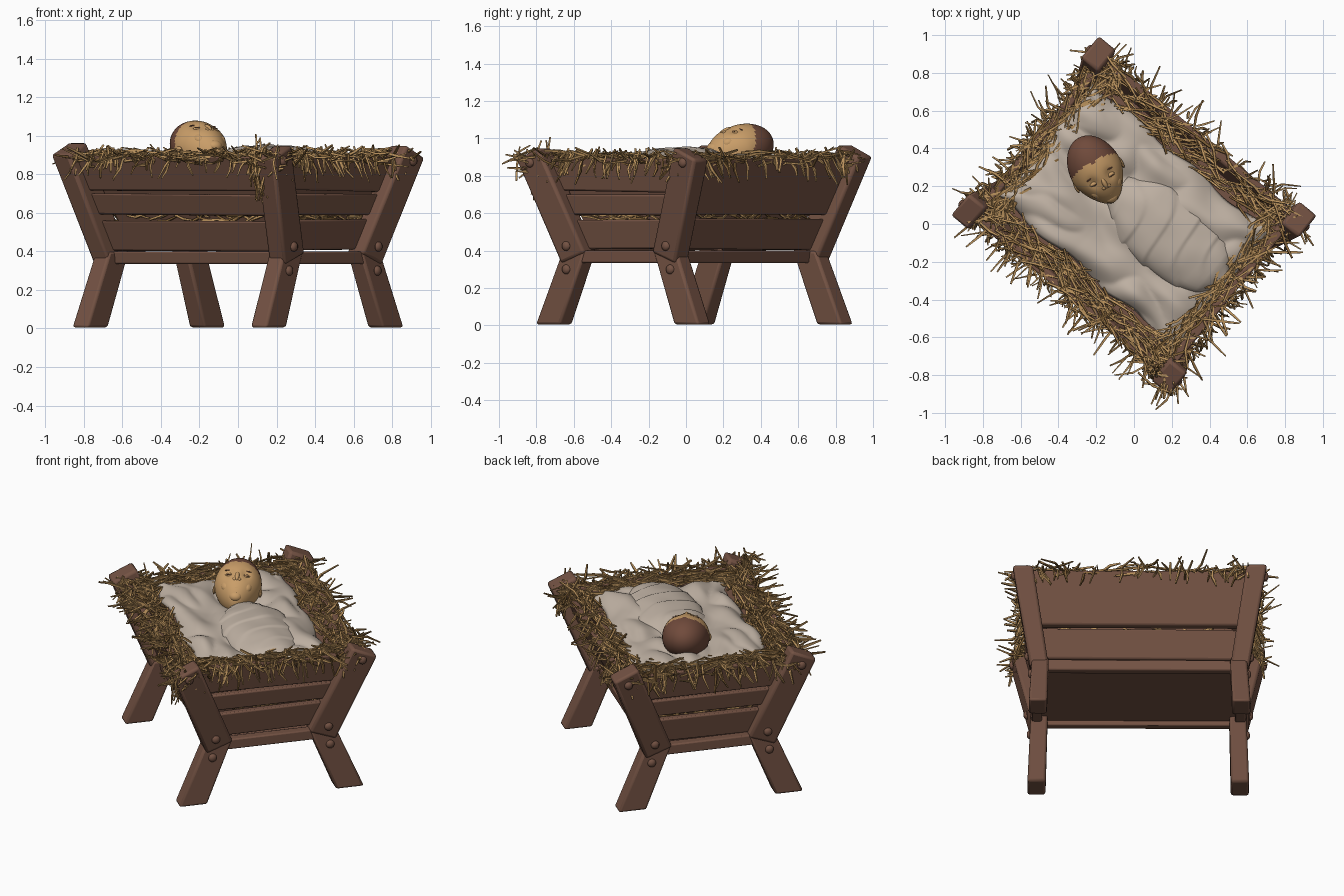
import bpy, bmesh, math, random
from mathutils import Matrix, Vector, noise

if "Cube" in bpy.data.objects:
    bpy.data.objects.remove(bpy.data.objects["Cube"])
random.seed(7)

def mat(name, r, g, b):
    m = bpy.data.materials.new(name)
    m.diffuse_color = tuple((c / 255) ** 2.2 for c in (r, g, b)) + (1,)
    m.use_nodes = True
    m.node_tree.nodes["Principled BSDF"].inputs["Base Color"].default_value = m.diffuse_color
    return m

WOOD = mat("brown wood", 115, 83, 69)
STRAW = mat("straw", 186, 146, 94)
DARK = mat("dark straw", 132, 100, 60)
CLOTH = mat("linen", 189, 175, 161)
SKIN = mat("skin", 200, 156, 104)
HAIR = mat("brown hair", 112, 76, 62)

# the crib is modelled with x along its length, then turned into place
FRAME = Matrix.Translation((0, .045, 0)) @ Matrix.Rotation(math.radians(-39.5), 4, 'Z')

def finish(bm, name, mats, mtx=FRAME, smooth=None, bevel=0):
    bmesh.ops.recalc_face_normals(bm, faces=bm.faces)
    me = bpy.data.meshes.new(name)
    bm.to_mesh(me)
    bm.free()
    for m in mats:
        me.materials.append(m)
    ob = bpy.data.objects.new(name, me)
    bpy.context.collection.objects.link(ob)
    ob.matrix_world = mtx
    if bevel:
        md = ob.modifiers.new("bevel", 'BEVEL')
        md.width, md.segments = bevel, 2
    if smooth:
        bpy.ops.object.select_all(action='DESELECT')
        ob.select_set(True)
        bpy.context.view_layer.objects.active = ob
        bpy.ops.object.shade_smooth_by_angle(angle=math.radians(smooth))
    return ob

def hexa(bm, lo, hi):
    """Solid between two four-cornered ends."""
    a, b = [bm.verts.new(p) for p in lo], [bm.verts.new(p) for p in hi]
    bm.faces.new(a)
    bm.faces.new(b[::-1])
    for i in range(4):
        j = (i + 1) % 4
        bm.faces.new((a[i], a[j], b[j], b[i]))

def section(u, v, z, hu, hv, dz=0):
    return [(u - hu, v - hv, z + dz), (u + hu, v - hv, z + dz),
            (u + hu, v + hv, z - dz), (u - hu, v + hv, z - dz)]

def blob(bm, loc, size, rot=Matrix.Identity(4), seg=16, mi=0):
    m = Matrix.Translation(loc) @ rot @ Matrix.Diagonal((*size, 1))
    r = bmesh.ops.create_uvsphere(bm, u_segments=seg, v_segments=seg // 2 + 2, radius=1, matrix=m)
    for f in {f for v in r['verts'] for f in v.link_faces}:
        f.material_index = mi

# posts, legs and their round pegs at the four corners
for su in (-1, 1):
    for sv in (-1, 1):
        tag = ("head_" if su < 0 else "foot_") + ("left" if sv < 0 else "right")
        top = .92 if su > 0 else .935
        bm = bmesh.new()
        hexa(bm, section(su * .59, sv * .315, .36, .056, .08, sv * .03),
             section(su * .69, sv * .545, top, .06, .075, sv * .033))
        finish(bm, "post_" + tag, [WOOD], smooth=35, bevel=.016)
        bm = bmesh.new()
        hexa(bm, section(su * .6, sv * .48, .005, .054, .085),
             section(su * .585, sv * .315, .40, .05, .08))
        finish(bm, "leg_" + tag, [WOOD], smooth=35, bevel=.014)
        bm = bmesh.new()
        for u, v, z in ((.742, .53, .87), (.66, .345, .425), (.641, .36, .30)):
            blob(bm, (su * u, sv * v, z), (.018, .026, .026), seg=10)
        finish(bm, "pegs_" + tag, [WOOD], smooth=40)

# sloping wall boards: three on each wall, two wide ones on the back long side
def half(z):
    t = (z - .36) / .56
    return .57 + .10 * t, .325 + .235 * t     # half length, half width at height z

THREE = ((.405, .562), (.59, .70), (.715, .895))
for s in (-1, 1):
    for long in (True, False):
        for z0, z1 in (((.405, .57), (.597, .895)) if long and s > 0 else THREE):
            bm = bmesh.new()
            ends = []
            for e in (-1, 1):
                j = random.uniform(-.007, .007)
                pts = []
                for z, off in ((z0, 0), (z1, 0), (z1, -.05), (z0, -.05)):
                    hu, hv = half(z)
                    if long:
                        pts.append((e * (hu - .01), s * (hv + off + .012), z + j))
                    else:
                        pts.append((s * (hu + off + .008), e * (hv - .03), z + j))
                ends.append(pts)
            hexa(bm, *ends)
            finish(bm, ("side" if long else "end") + "_board", [WOOD], smooth=35, bevel=.01)

# floor and rails
bm = bmesh.new()
hexa(bm, section(0, 0, .365, .6, .31), section(0, 0, .395, .6, .31))
for s in (-1, 1):
    hexa(bm, section(s * .6, 0, .335, .03, .31), section(s * .6, 0, .40, .03, .31))
    hexa(bm, section(0, s * .325, .335, .57, .025), section(0, s * .335, .40, .57, .025))
finish(bm, "floor_and_rails", [WOOD], smooth=35, bevel=.008)

# inner lining under the straw
bm = bmesh.new()
hexa(bm, section(0, 0, .42, .50, .26), section(0, 0, .83, .60, .46))
finish(bm, "inner_lining", [WOOD])

# loose straw around the rim: thin bent stalks
def stalk(bm, p, d, length, r, mi):
    side = d.cross(Vector((.1, .2, 1))).normalized()
    up = side.cross(d)
    bend = Vector((random.uniform(-1, 1), random.uniform(-1, 1), random.uniform(-1, .6))) * length * .12
    path = [p - d * length / 2, p + bend, p + d * length / 2]
    for q in path:
        w = FRAME @ q
        if abs(w.x) > .965 or not -.985 < w.y < .998 or w.z > 1.035:
            return
    rings = []
    for q, k in zip(path, (.8, 1, .6)):
        rings.append([bm.verts.new(q + (side * math.cos(a) + up * math.sin(a)) * r * k)
                      for a in (math.pi / 4 + math.pi / 2 * n for n in range(4))])
    faces = [bm.faces.new(rings[0]), bm.faces.new(rings[2])]
    for a, b in zip(rings, rings[1:]):
        faces += [bm.faces.new((a[i], a[(i + 1) % 4], b[(i + 1) % 4], b[i])) for i in range(4)]
    for f in faces:
        f.material_index = mi

bm = bmesh.new()
for i in range(1250):
    s = random.choice((-1, 1))
    if random.random() < .56:                 # long sides
        base, out = Vector((random.uniform(-.66, .66), s * .53, 0)), Vector((0, s, 0))
        if s > 0 and random.random() < .3:
            continue
    else:                                     # short ends
        base, out = Vector((s * .65, random.uniform(-.52, .52), 0)), Vector((s, 0, 0))
    along = Vector((-out.y, out.x, 0))
    inset = random.uniform(-.025, .13)
    p = base - out * inset
    p.z = .90 - max(0, inset) * .25 + random.uniform(-.03, .025)
    kind = random.random()
    length = random.uniform(.10, .23)
    if kind < .2 and inset < .08:             # sticking outward
        d = out + along * random.uniform(-.9, .9) + Vector((0, 0, random.uniform(-.35, .6)))
        p += out * .075
    elif kind < .27:                          # hanging over the boards
        p = base + out * random.uniform(.04, .065) + Vector((0, 0, random.uniform(.82, .89)))
        d = out * .4 + along * random.uniform(-.5, .5) + Vector((0, 0, -1))
        length *= .75
    else:                                     # lying along the rim
        d = along + out * random.uniform(-.7, .7) + Vector((0, 0, random.uniform(-.28, .28)))
    stalk(bm, p, d.normalized(), length, random.uniform(.0055, .010),
          1 if random.random() < .2 else 0)
for i in range(24):                           # trailing clump at the near corner
    p = Vector((.62 + random.uniform(-.06, .03), -.56 + random.uniform(-.04, .03), random.uniform(.72, .9)))
    d = Vector((random.uniform(-.3, .3), random.uniform(-.3, .2), -1))
    stalk(bm, p, d.normalized(), random.uniform(.1, .22), .007, i % 2)
for i in range(20):                           # tuft past the near corner
    p = Vector((.70, -.60, .88)) + Vector([random.uniform(-.06, .06) for _ in range(3)])
    d = Vector((random.uniform(-.3, 1), random.uniform(-1, .3), random.uniform(-.3, .3)))
    stalk(bm, p, d.normalized(), random.uniform(.12, .24), .008, 0)
for i in range(110):                          # wisps showing between the boards
    s, z = random.choice((-1, 1)), .58 + random.uniform(-.02, .02)
    if i % 2:
        p, d = Vector((random.uniform(-.5, .5), s * .355, z)), Vector((1, 0, random.uniform(-.5, .5)))
    else:
        p, d = Vector((s * .555, random.uniform(-.3, .3), z)), Vector((0, 1, random.uniform(-.5, .5)))
    stalk(bm, p, d.normalized(), .13, .008, i % 3 // 2)
finish(bm, "loose_straw", [STRAW, DARK])

# blanket: wavy sheet with folds, padded, rolling down at its edges
NU, NV = 84, 60
bm = bmesh.new()
grid = []
for i in range(NU + 1):
    row = []
    for j in range(NV + 1):
        a, b = i / NU * 2 - 1, j / NV * 2 - 1
        edge = max(abs(a) ** 9, abs(b) ** 8)
        u = a * (.61 + .015 * math.sin(b * 6 + 1))
        v = b * (.395 + .015 * math.sin(a * 9)) - .012 * a
        n = noise.noise(Vector((u * 4, v * 4, .3)))
        fold = abs(noise.noise(Vector((u * 3 + v * 4, v * 5 - u * 2, 2.1))))
        z = .872 + .025 * n + .065 * fold - .065 * edge
        z += .05 * max(0, -a - .2) + .018 * abs(b)                # raised at the head end
        z -= .05 * math.exp(-((u + .3) ** 2 + (v - .06) ** 2) / .03)   # dent under the head
        row.append(bm.verts.new((u, v, z)))
    grid.append(row)
for i in range(NU):
    for j in range(NV):
        bm.faces.new((grid[i][j], grid[i + 1][j], grid[i + 1][j + 1], grid[i][j + 1]))
ob = finish(bm, "blanket", [CLOTH], smooth=60)
md = ob.modifiers.new("thick", 'SOLIDIFY')
md.thickness, md.offset = .03, -1

# wrapped bundle: loft with soft diagonal bands
PROFILE = [(0, .085), (.07, .14), (.2, .205), (.4, .235), (.65, .225), (.85, .19), (.95, .14), (1, .05)]
def prof(t):
    for (a, x), (b, y) in zip(PROFILE, PROFILE[1:]):
        if t <= b:
            return x + (y - x) * (t - a) / (b - a)
bm = bmesh.new()
rings = []
for i in range(91):
    t = i / 90
    w = sum(prof(min(1, max(0, t + o))) for o in (-.05, -.025, 0, .025, .05)) / 5
    ring = []
    for j in range(48):
        a = j / 48 * math.tau
        c, s = math.cos(a), math.sin(a)
        ph = (t * 4.6 + c * .55 + .2 * math.sin(a * 2 + t * 6)) % 1
        step = min(ph / .88, (1 - ph) / .12)
        r = 1 + .05 * (step - .5) + .05 * noise.noise(Vector((t * 5, c * 2, s * 2)))
        ring.append(bm.verts.new((-.155 + .74 * t, .045 + w * c * r, .838 - .02 * t + (.04 + w * .36) * s * r)))
    rings.append(ring)
for a, b in zip(rings, rings[1:]):
    for j in range(48):
        bm.faces.new((a[j], a[(j + 1) % 48], b[(j + 1) % 48], b[j]))
bm.faces.new(rings[0])
bm.faces.new(rings[-1])
finish(bm, "wrapped_bundle", [CLOTH], smooth=50)

# head: local x across, y out of the face, z to the crown
crown = Vector((-.46, .84, .30)).normalized()
front = Vector((.1, -.1, 1))
face = (front - crown * front.dot(crown)).normalized()
across = face.cross(crown)
HEAD = Matrix.Translation((-.2, .285, .938)) @ Matrix((across, face, crown)).transposed().to_4x4()
bm = bmesh.new()
bmesh.ops.create_uvsphere(bm, u_segments=64, v_segments=48, radius=1)
for f in bm.faces:
    c = f.calc_center_median()
    f.material_index = 1 if c.z > .06 + .45 * c.y - .1 * math.exp(-(c.x / .15) ** 2) * (c.y > 0) else 0
for v in bm.verts:
    x, y, z = v.co
    k = 1 - .30 * max(0, -z) ** 1.5                      # narrow jaw
    sock = sum(math.exp(-((x - e * .36) ** 2 + (z + .1) ** 2) / .025) for e in (-1, 1)) * (y > 0)
    v.co = (x * .140 * k, y * .134 - .014 * sock, z * .2)
for e in (-1, 1):
    blob(bm, (e * .048, .107, -.026), (.026, .013, .013))            # closed lids
    blob(bm, (e * .048, .117, -.032), (.021, .003, .002), mi=1)      # lashes
    blob(bm, (e * .050, .114, .010), (.030, .006, .004), Matrix.Rotation(e * .15, 4, 'Y'), mi=1)  # brows
    blob(bm, (e * .056, .070, -.08), (.036, .030, .042))             # cheeks
    blob(bm, (e * .137, -.01, -.035), (.009, .022, .032))            # ears
    blob(bm, (e * .014, .118, -.069), (.012, .012, .011))            # nostrils
blob(bm, (0, .122, -.045), (.014, .017, .036))                       # nose
blob(bm, (0, .102, -.104), (.030, .012, .008))                       # lips
blob(bm, (0, .095, -.120), (.025, .012, .008))
blob(bm, (0, .058, -.150), (.040, .030, .034))                       # chin
finish(bm, "head", [SKIN, HAIR], HEAD, smooth=50)
